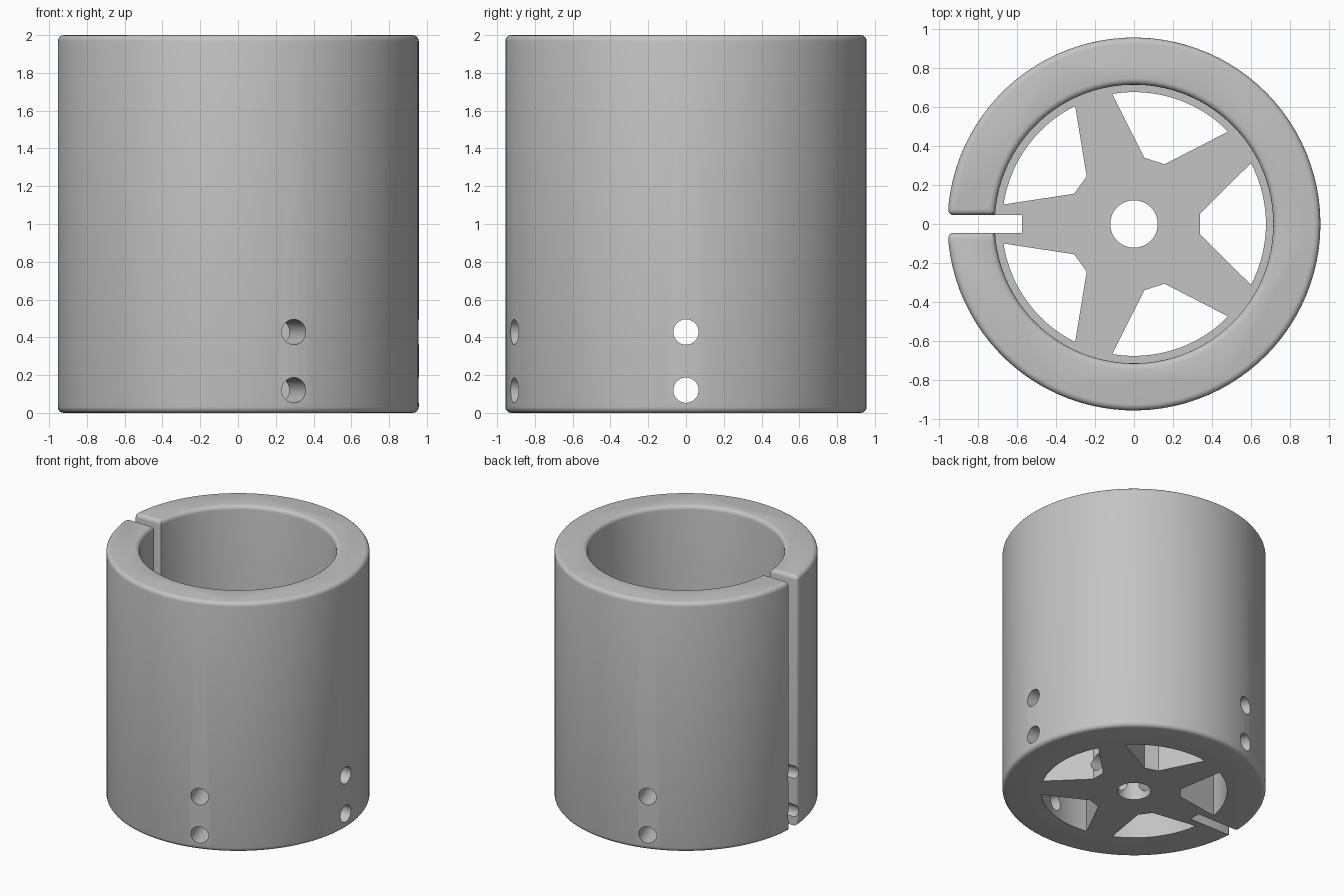
import bpy, bmesh, math
from math import sin, cos, pi, radians

if "Cube" in bpy.data.objects:
    bpy.data.objects.remove(bpy.data.objects["Cube"])

OUTER, INNER, LIP = 0.957, 0.715, 0.677
SLOT, STAR_H, HEIGHT, ROUND = 0.045, 0.55, 2.0, 0.032

grey = bpy.data.materials.new("plain grey")
grey.use_nodes = True
colour = (0.55, 0.55, 0.55, 1)
grey.diffuse_color = colour
grey.node_tree.nodes["Principled BSDF"].inputs["Base Color"].default_value = colour


def arc(r, a0, a1, n):
    return [(r * cos(a0 + (a1 - a0) * i / n), r * sin(a0 + (a1 - a0) * i / n))
            for i in range(n + 1)]


def prism(name, outline, z0, z1, edit=None):
    """Extrude a flat outline between two heights."""
    bm = bmesh.new()
    face = bm.faces.new([bm.verts.new((x, y, z0)) for x, y in outline])
    ext = bmesh.ops.extrude_face_region(bm, geom=[face], use_keep_orig=True)
    for v in ext["geom"]:
        if isinstance(v, bmesh.types.BMVert):
            v.co.z = z1
    bmesh.ops.recalc_face_normals(bm, faces=bm.faces)
    if edit:
        edit(bm)
    mesh = bpy.data.meshes.new(name)
    bm.to_mesh(mesh)
    bm.free()
    obj = bpy.data.objects.new(name, mesh)
    bpy.context.collection.objects.link(obj)
    mesh.materials.append(grey)
    return obj


def combine(target, tool, operation):
    mod = target.modifiers.new(tool.name, "BOOLEAN")
    mod.object, mod.operation, mod.solver = tool, operation, "EXACT"
    tool.hide_render = True
    tool.hide_set(True)


def round_edges(bm):
    """Round the rims and the outer corners of the slot."""
    edges = []
    for e in bm.edges:
        a, b = (v.co for v in e.verts)
        top = min(a.z, b.z) > HEIGHT - 0.01
        outside = min(a.xy.length, b.xy.length) > OUTER - 0.01
        bottom = max(a.z, b.z) < 0.01 and outside
        corner = (abs(a.z - b.z) > 1 and outside
                  and a.x < 0 and abs(a.y) < SLOT + 0.001)
        if top or bottom or corner:
            edges.append(e)
    bmesh.ops.bevel(bm, geom=edges, offset=ROUND, segments=4, profile=0.5,
                    affect="EDGES", clamp_overlap=True)


# Slotted tube wall
ao, ai = pi - math.asin(SLOT / OUTER), pi - math.asin(SLOT / INNER)
tube = prism("slotted_tube", arc(OUTER, -ao, ao, 96) + arc(INNER, ai, -ai, 96),
             0, HEIGHT, round_edges)

# Star hub inside the lower end, with five openings
hub = prism("star_hub", arc(INNER + 0.02, 0, 2 * pi, 96)[:-1], 0, STAR_H)
half = radians(27.5)
for i in range(5):
    t = i * 2 * pi / 5
    shape = [(0.34, 0.055), (0.34, -0.055)] + arc(LIP, -half, half, 20)
    shape = [(x * cos(t) - y * sin(t), x * sin(t) + y * cos(t)) for x, y in shape]
    combine(hub, prism(f"opening_cutter_{i}", shape, -0.1, STAR_H + 0.1), "DIFFERENCE")
combine(hub, prism("bore_cutter", arc(0.122, 0, 2 * pi, 40)[:-1], -0.1, 1), "DIFFERENCE")
combine(hub, prism("slot_cutter", [(-1, -SLOT), (-0.575, -SLOT), (-0.575, SLOT), (-1, SLOT)],
                   -0.1, 1), "DIFFERENCE")
combine(tube, hub, "UNION")

# Cross-drilled screw holes, two levels along two diameters
for angle in (0, 108):
    for z in (0.12, 0.428):
        bpy.ops.mesh.primitive_cylinder_add(
            vertices=32, radius=0.067, depth=2.4, location=(0, 0, z),
            rotation=(0, pi / 2, radians(angle)))
        drill = bpy.context.object
        drill.name = f"drill_cutter_{angle}_{int(z * 100)}"
        drill.data.materials.append(grey)
        combine(tube, drill, "DIFFERENCE")

# Bake the result, drop the helpers and smooth the curved walls
bpy.context.view_layer.update()
deps = bpy.context.evaluated_depsgraph_get()
result = bpy.data.meshes.new_from_object(tube.evaluated_get(deps))
helpers = [hub] + [o for o in bpy.data.objects if "_cutter" in o.name]
tube.modifiers.clear()
tube.data = result
for o in helpers:
    bpy.data.objects.remove(o)
bpy.ops.object.select_all(action="DESELECT")
tube.select_set(True)
bpy.context.view_layer.objects.active = tube
bpy.ops.object.shade_smooth_by_angle(angle=radians(30))
